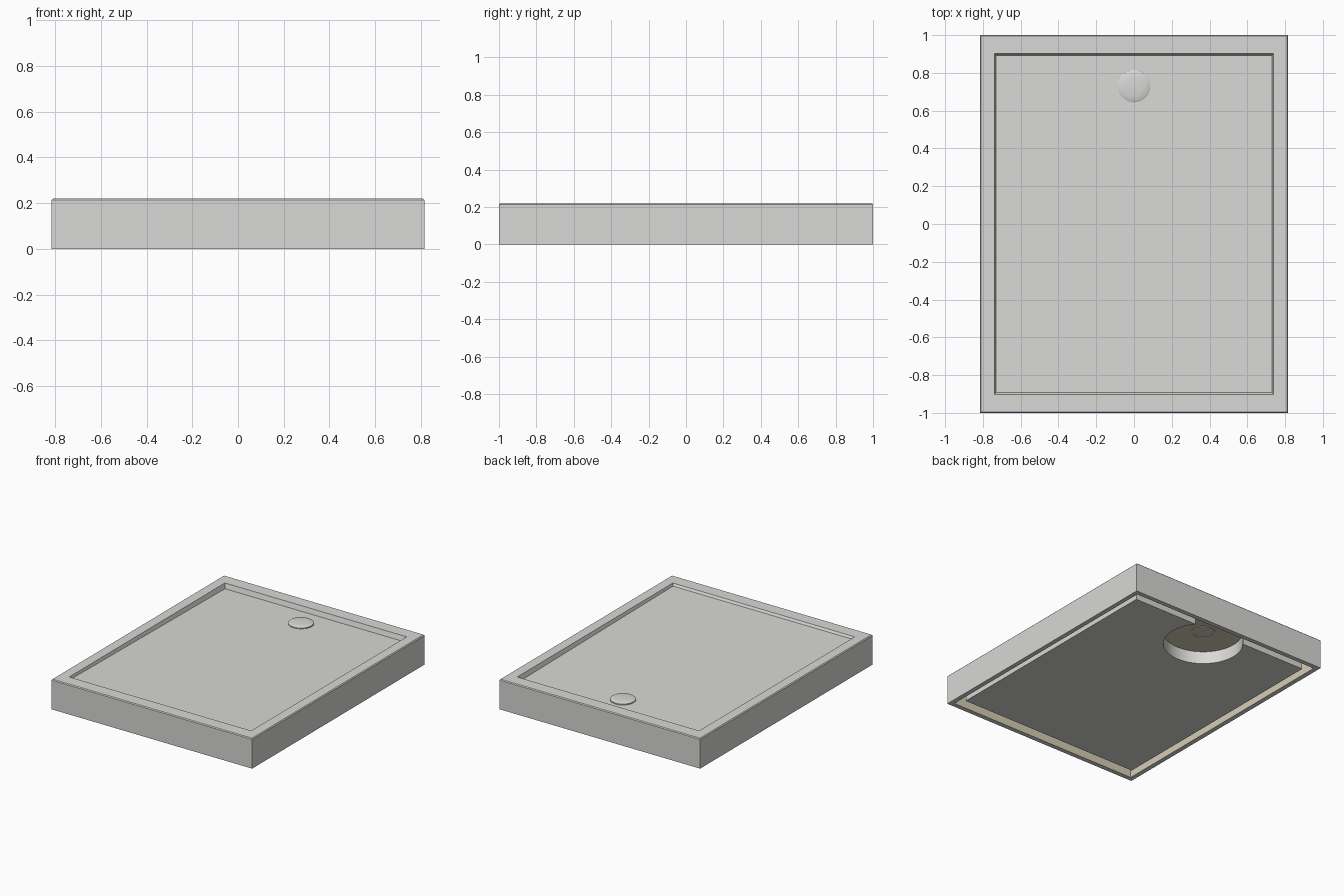
import bpy, bmesh, math

cube = bpy.data.objects.get("Cube")
if cube:
    bpy.data.objects.remove(cube, do_unlink=True)


def material(name, colour):
    m = bpy.data.materials.new(name)
    m.use_nodes = True
    m.diffuse_color = (*colour, 1)
    m.node_tree.nodes["Principled BSDF"].inputs["Base Color"].default_value = (*colour, 1)
    return m


grey = material("light grey", (0.69, 0.69, 0.675))
beige = material("beige", (0.67, 0.61, 0.47))


def finish(bm, name, mats, smooth=True):
    bmesh.ops.recalc_face_normals(bm, faces=bm.faces)
    mesh = bpy.data.meshes.new(name)
    bm.to_mesh(mesh)
    bm.free()
    obj = bpy.data.objects.new(name, mesh)
    bpy.context.collection.objects.link(obj)
    for m in mats:
        mesh.materials.append(m)
    if smooth:
        bpy.ops.object.select_all(action="DESELECT")
        obj.select_set(True)
        bpy.context.view_layer.objects.active = obj
        bpy.ops.object.shade_smooth_by_angle(angle=math.radians(30))
    return obj


def bridge(bm, a, b):
    n = len(a)
    return [bm.faces.new((a[i], a[(i + 1) % n], b[(i + 1) % n], b[i])) for i in range(n)]


W, L, H = 0.815, 1.0, 0.22
SKIRT, CEILING = 0.034, 0.1
DRAIN_Y, RECESS_R = 0.73, 0.27

# Tray shell: rectangular rings (half width, half length, front z, back z)
rings = [
    (W - SKIRT, L - SKIRT, CEILING, CEILING),
    (W - SKIRT, L - SKIRT, 0, 0),
    (W, L, 0, 0),
    (W, L, H - 0.006, H - 0.006),
    (W - 0.006, L - 0.006, H, H),
    (0.738, 0.902, H, H),
    (0.73, 0.892, 0.203, 0.184),
]
bm = bmesh.new()
loops = [[bm.verts.new(p) for p in ((-x, -y, f), (x, -y, f), (x, y, b), (-x, y, b))]
         for x, y, f, b in rings]
inside = [bm.faces.new(loops[0])]
bm.faces.new(loops[-1])
for i in range(len(loops) - 1):
    made = bridge(bm, loops[i], loops[i + 1])
    if i == 0:
        inside += made
for f in inside:
    f.material_index = 1
finish(bm, "tray_shell", [grey, beige], smooth=False)

# Base slab under the floor, with a round recess open to the back edge
sx, sy, z0 = 0.735, 0.9, 0.008
start = math.asin((sy - DRAIN_Y) / RECESS_R)
steps = 40
outline = [(-sx, sy), (-sx, -sy), (sx, -sy), (sx, sy)]
for i in range(steps + 1):
    a = start - (math.pi + 2 * start) * i / steps
    outline.append((RECESS_R * math.cos(a), DRAIN_Y + RECESS_R * math.sin(a)))
bm = bmesh.new()
low = [bm.verts.new((x, y, z0)) for x, y in outline]
high = [bm.verts.new((x, y, CEILING + 0.01)) for x, y in outline]
bm.faces.new(low)
bm.faces.new(high)
bridge(bm, low, high)
finish(bm, "base_slab", [grey])


# Turned parts centred on the drain
def turned(name, profile, mat, closed=False, sides=40):
    bm = bmesh.new()
    circles = [[bm.verts.new((r * math.cos(math.tau * i / sides),
                              DRAIN_Y + r * math.sin(math.tau * i / sides), z))
                for i in range(sides)] for r, z in profile]
    for a, b in zip(circles, circles[1:]):
        bridge(bm, a, b)
    if closed:
        bridge(bm, circles[-1], circles[0])
    else:
        bm.faces.new(circles[0])
        bm.faces.new(circles[-1])
    finish(bm, name, [mat])


turned("drain_cover", [(0.086, 0.18), (0.086, 0.193), (0.078, 0.197),
                       (0.05, 0.2), (0.015, 0.202)], grey)
turned("drain_outlet_ring", [(0.07, 0.096), (0.08, 0.096), (0.08, 0.105), (0.07, 0.105)],
       grey, closed=True)
